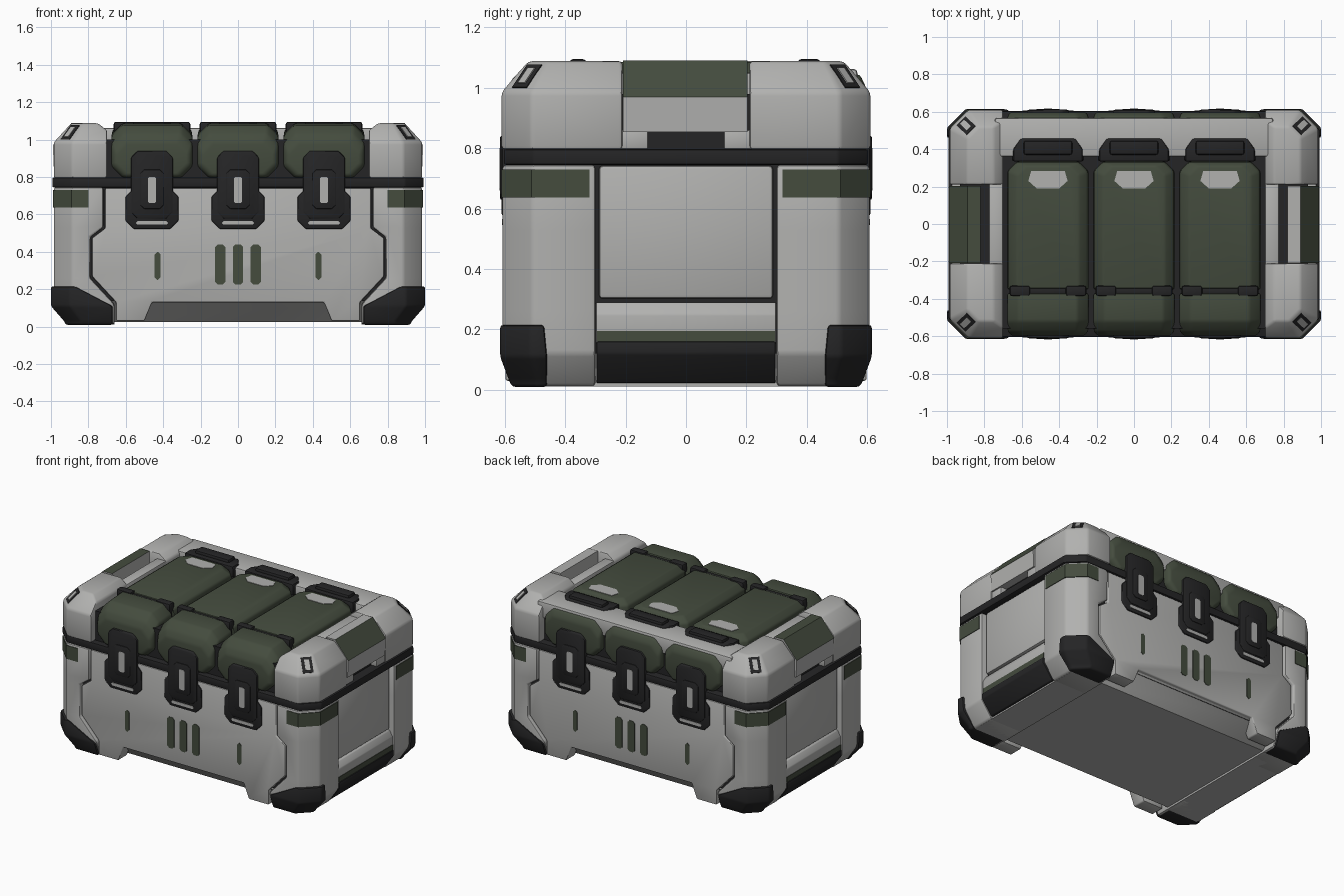
import bpy, bmesh, math
from mathutils import Vector


def material(name, r, g, b):
    m = bpy.data.materials.new(name)
    m.diffuse_color = (r, g, b, 1)
    return m


GREY = material("light_grey", 0.44, 0.44, 0.43)
GREEN = material("dark_green", 0.058, 0.072, 0.048)
BLACK = material("near_black", 0.018, 0.018, 0.019)


def loft(name, rings, mat, bevel=0.0, s=(1, 1), seg=2, rule=None):
    """Closed solid through matching rings; s mirrors it in x / y."""
    bm = bmesh.new()
    loops = [[bm.verts.new((x * s[0], y * s[1], z)) for x, y, z in r] for r in rings]
    n = len(loops[0])
    for a, b in zip(loops, loops[1:]):
        for i in range(n):
            j = (i + 1) % n
            bm.faces.new((a[i], a[j], b[j], b[i]))
    bm.faces.new(loops[0])
    bm.faces.new(loops[-1])
    bmesh.ops.recalc_face_normals(bm, faces=bm.faces)
    if bevel:
        sharp = [e for e in bm.edges if e.calc_face_angle(0) > 0.2]
        bmesh.ops.bevel(bm, geom=sharp, offset=bevel, segments=seg, profile=0.5,
                        affect='EDGES', clamp_overlap=True)
    me = bpy.data.meshes.new(name)
    if rule:
        bm.normal_update()
        for f in bm.faces:
            f.material_index = rule(f)
    bm.to_mesh(me)
    bm.free()
    for m in (mat if isinstance(mat, list) else [mat]):
        me.materials.append(m)
    for p in me.polygons:
        p.use_smooth = True
    me.set_sharp_from_angle(angle=math.radians(38))
    ob = bpy.data.objects.new(name, me)
    bpy.context.collection.objects.link(ob)
    return ob


def box(name, x0, x1, y0, y1, z0, z1, mat, bevel=0.0, s=(1, 1)):
    return loft(name, [[(x0, y0, z), (x1, y0, z), (x1, y1, z), (x0, y1, z)]
                       for z in (z0, z1)], mat, bevel, s)


def prism_y(name, pts, y0, y1, mat, bevel=0.0, s=(1, 1), rule=None):
    return loft(name, [[(x, y, z) for x, z in pts] for y in (y0, y1)], mat, bevel, s, rule=rule)


def corner(z, hx, hy, ch, xi, yi):
    """Plan of one corner block with a cut outer corner."""
    return [(hx, yi, z), (hx, hy - ch, z), (hx - ch, hy, z), (xi, hy, z), (xi, yi, z)]


def octo(z, hx, hy, ch):
    return [(hx, ch - hy, z), (hx, hy - ch, z), (hx - ch, hy, z), (ch - hx, hy, z),
            (-hx, hy - ch, z), (-hx, ch - hy, z), (ch - hx, -hy, z), (hx - ch, -hy, z)]


def cut_rect(cx, z0, z1, w, c):
    """Rectangle in x/z with cut corners."""
    return [(cx - w + c, z0), (cx + w - c, z0), (cx + w, z0 + c), (cx + w, z1 - c),
            (cx + w - c, z1), (cx - w + c, z1), (cx - w, z1 - c), (cx - w, z0 + c)]


POD_X = (-0.46, 0.0, 0.46)
CORNERS = [(a, b) for a in (1, -1) for b in (1, -1)]

# Inner core, bottom tray and seam between body and lid
loft("body_core", [octo(0.12, 0.935, 0.565, 0.1), octo(0.78, 0.935, 0.565, 0.1)], BLACK)
loft("bottom_tray", [octo(0.025, 0.88, 0.46, 0.08), octo(0.14, 0.93, 0.585, 0.1)], GREY)
loft("seam_band", [octo(0.745, 0.993, 0.603, 0.1), octo(0.797, 0.993, 0.603, 0.1)], BLACK, 0.008)

for s in CORNERS:
    # Body corner pillars, their green pads and black bumpers
    loft("corner_pillar", [corner(0.012, 0.91, 0.56, 0.08, 0.66, 0.30),
                           corner(0.12, 0.985, 0.607, 0.1, 0.66, 0.30),
                           corner(0.26, 0.985, 0.607, 0.1, 0.79, 0.30),
                           corner(0.48, 0.985, 0.607, 0.1, 0.79, 0.30),
                           corner(0.53, 0.985, 0.607, 0.1, 0.72, 0.30),
                           corner(0.745, 0.985, 0.607, 0.1, 0.72, 0.30)], GREY, 0.012, s)
    loft("corner_pad", [corner(z, 0.989, 0.611, 0.1, 0.80, 0.32) for z in (0.637, 0.73)],
         GREEN, 0, s)
    loft("corner_bumper", [corner(0.01, 0.92, 0.575, 0.08, 0.67, 0.46),
                           corner(0.03, 0.93, 0.585, 0.09, 0.67, 0.46),
                           corner(0.11, 1.0, 0.615, 0.1, 0.67, 0.46),
                           corner(0.215, 1.0, 0.615, 0.1, 0.87, 0.47)], BLACK, 0.01, s)
    # Lid corner blocks with sloped shoulders
    loft("lid_corner", [corner(0.795, 0.985, 0.61, 0.1, 0.70, 0.21),
                        corner(0.985, 0.985, 0.61, 0.1, 0.70, 0.21),
                        corner(1.05, 0.926, 0.555, 0.075, 0.70, 0.21),
                        corner(1.088, 0.89, 0.52, 0.06, 0.75, 0.21)], GREY, 0.012, s)
    # Slotted plates on the lid corners
    c, u, v, n = (Vector((0.897, 0.525, 1.037)), Vector((-0.707, 0.707, 0)),
                  Vector((-0.075, -0.07, 0.105)), Vector((0.51, 0.51, 0.69)))
    for nm, w, h, d, m in (("corner_slot_frame", 0.034, 0.36, 0.004, BLACK),
                           ("corner_slot", 0.016, 0.24, 0.008, GREY)):
        loft(nm, [[c + u * w * a + v * h * b + n * k for a, b in
                   ((-1, -1), (1, -1), (1, 1), (-1, 1))] for k in (-0.01, d)], m, 0, s)

for sx in (1, -1):
    s = (sx, 1)
    # Side panel, ledge, green strip, lower bar and floor runner
    box("side_panel", 0.9, 0.962, -0.288, 0.288, 0.302, 0.742, GREY, 0.012, s)
    prism_y("side_ledge", [(0.9, 0.15), (0.978, 0.15), (0.978, 0.25), (0.955, 0.29), (0.9, 0.29)],
            -0.298, 0.298, GREY, 0.005, s)
    box("side_strip", 0.95, 0.981, -0.295, 0.295, 0.16, 0.195, GREEN, 0, s)
    prism_y("side_lower_bar", [(0.88, 0.16), (0.987, 0.16), (0.987, 0.12), (0.915, 0.022), (0.88, 0.022)],
            -0.297, 0.297, BLACK, 0.006, s)
    box("floor_runner", 0.66, 0.90, -0.47, 0.47, 0.012, 0.1, GREY, 0, s)
    # Lid end: inner rim, recess floor, dark notch, side fillers
    box("lid_end_rim", 0.70, 0.775, -0.23, 0.23, 0.795, 1.05, GREY, 0.012, s)
    box("handle_recess", 0.75, 0.93, -0.22, 0.22, 0.79, 0.98, BLACK, 0, s)
    for sy in (1, -1):
        box("lid_end_filler", 0.85, 0.975, 0.125, 0.23, 0.797, 0.86, GREY, 0.006, (sx, sy))
    # Handle block: green shoulder, grey lower face (left one green on top too)
    prism_y("side_handle", [(0.82, 0.853), (0.985, 0.853), (0.99, 0.97), (0.89, 1.09), (0.82, 1.09)],
            -0.208, 0.203, [GREY, GREEN], 0, s,
            rule=lambda f: int(f.normal.z > 0.3 and (abs(f.normal.x) > 0.3 or sx < 0)))

# Front and back panels with a raised cutout at the bottom
half = [(0.71, 0.742), (0.71, 0.525), (0.78, 0.475), (0.78, 0.268), (0.652, 0.13),
        (0.652, 0.03), (0.50, 0.03), (0.46, 0.13)]
panel = half + [(-x, z) for x, z in reversed(half)]
for sy in (-1, 1):
    s = (1, sy)
    prism_y("main_panel", panel, 0.5, 0.598, GREY, 0.008, s)
    # Painted marks
    for x, w, z0, z1 in ((-0.095, 0.027, 0.225, 0.44), (0, 0.027, 0.225, 0.44), (0.095, 0.027, 0.225, 0.44),
                         (-0.43, 0.016, 0.25, 0.40), (0.43, 0.016, 0.25, 0.40)):
        prism_y("panel_mark", cut_rect(x, z0, z1, w, 0.014), 0.59, 0.601, GREEN, 0, s)
    for x in POD_X:
        # Latches with collar, grip and slot
        prism_y("latch_collar", cut_rect(x, 0.522, 0.74, 0.142, 0.045), 0.55, 0.606, BLACK, 0.008, s)
        prism_y("latch_plate", cut_rect(x, 0.575, 0.94, 0.112, 0.035), 0.55, 0.611, BLACK, 0.01, s)
        prism_y("latch_grip", cut_rect(x, 0.63, 0.84, 0.062, 0.02), 0.6, 0.615, BLACK, 0.004, s)
        prism_y("latch_slot", cut_rect(x, 0.66, 0.80, 0.022, 0.008), 0.6, 0.617, GREY, 0, s)
        prism_y("latch_foot", cut_rect(x, 0.545, 0.565, 0.085, 0.008), 0.6, 0.609, GREY, 0, s)

# Lid middle: dark bed and grey rear strip
box("lid_bed", -0.71, 0.71, -0.56, 0.55, 0.79, 1.0, BLACK)
box("lid_rear_strip", -0.745, 0.745, 0.36, 0.567, 0.95, 1.062, GREY, 0.012)


def pod_ring(x, y, w, z0, z1):
    c = 0.06
    return [(x - w + c, y, z0), (x + w - c, y, z0), (x + w, y, z0 + c), (x + w, y, z1 - c),
            (x + w - c, y, z1), (x - w + c, y, z1), (x - w, y, z1 - c), (x - w, y, z0 + c)]


for x in POD_X:
    # Green padded pods: front, top and back
    loft("front_pod", [pod_ring(x, -0.597, 0.195, 0.81, 0.985), pod_ring(x, -0.575, 0.215, 0.797, 1.03),
                       pod_ring(x, -0.52, 0.217, 0.797, 1.078), pod_ring(x, -0.37, 0.217, 0.797, 1.088)],
         GREEN, 0.012)
    loft("back_pod", [pod_ring(x, 0.597, 0.205, 0.81, 1.0), pod_ring(x, 0.575, 0.217, 0.797, 1.045),
                      pod_ring(x, 0.5, 0.217, 0.797, 1.045)], GREEN, 0.012)
    loft("top_pod", [[(x - w, y0, z), (x + w, y0, z), (x + w, y1 - 0.05, z), (x + w - 0.05, y1, z),
                      (x - w + 0.05, y1, z), (x - w, y1 - 0.05, z)]
                     for z, w, y0, y1 in ((0.98, 0.217, -0.35, 0.335), (1.05, 0.212, -0.35, 0.33),
                                          (1.085, 0.165, -0.345, 0.31))], GREEN, 0.01)
    # Grey badge plate on top
    loft("top_badge", [[(x + a, b, z) for a, b in ((-0.06, 0.19), (0.06, 0.19), (0.105, 0.23), (0.09, 0.283),
                                                   (-0.09, 0.283), (-0.105, 0.23))]
                       for z in (1.08, 1.088)], GREY)
    # Black hinge bar between front and top pods
    box("hinge_bar", x - 0.20, x + 0.20, -0.375, -0.34, 1.0, 1.078, BLACK, 0.008)
    for d in (-0.15, 0.15):
        box("hinge_pad", x + d - 0.055, x + d + 0.055, -0.385, -0.33, 1.03, 1.095, BLACK, 0.012)
    # Black rear clasp
    loft("rear_clasp", [[(x - w, 0.335, z), (x + w, 0.335, z), (x + w, 0.40, z), (x + w - 0.04, y, z),
                         (x - w + 0.04, y, z), (x - w, 0.40, z)]
                        for z, w, y in ((1.0, 0.19, 0.46), (1.075, 0.185, 0.455))], BLACK, 0.008)
    box("rear_clasp_bar", x - 0.13, x + 0.13, 0.37, 0.445, 1.06, 1.095, BLACK, 0.012)
